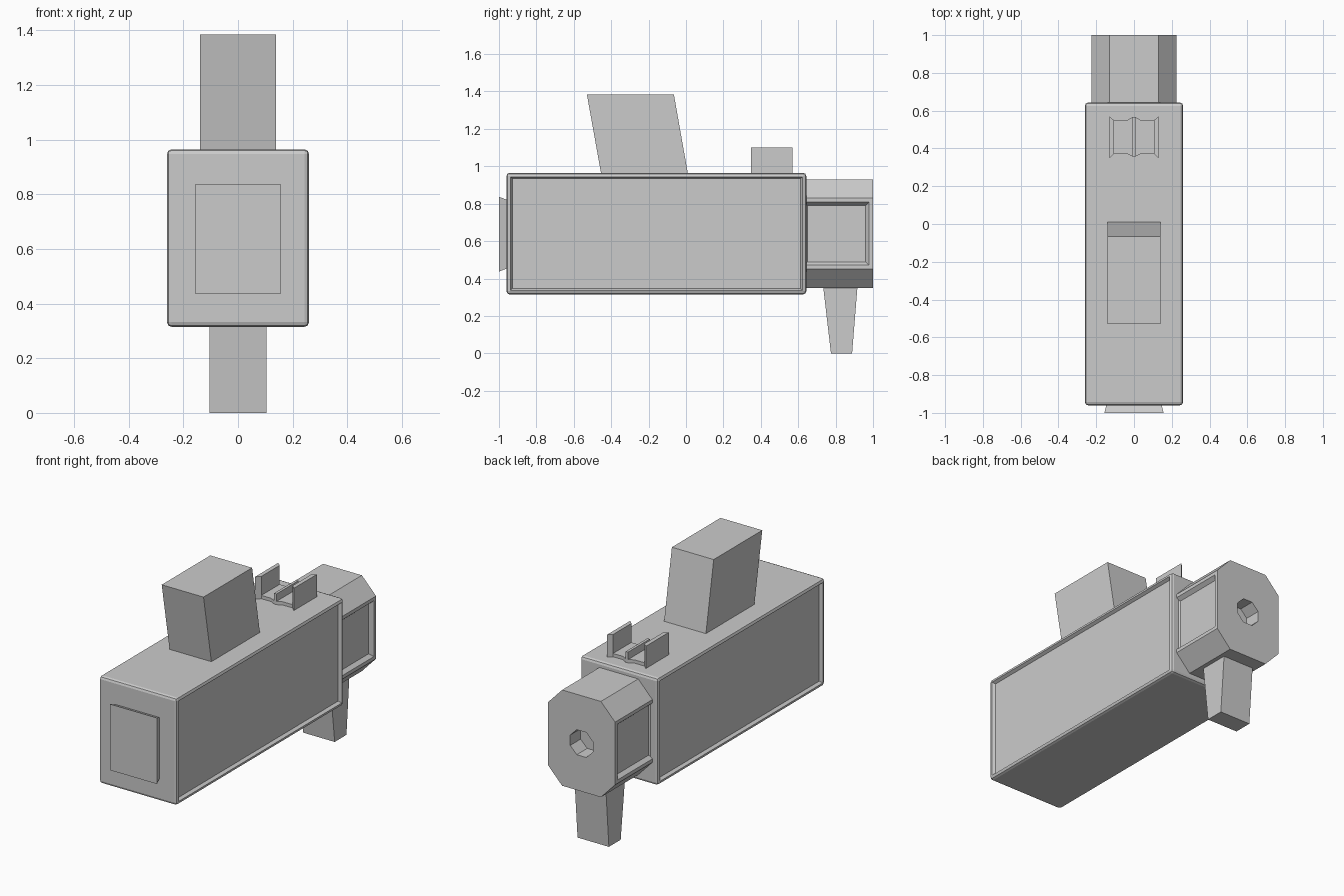
import bpy, bmesh
from math import atan2, cos, sin, radians
from mathutils import Vector

if "Cube" in bpy.data.objects:
    bpy.data.objects.remove(bpy.data.objects["Cube"])


def finish(name, bm):
    bmesh.ops.recalc_face_normals(bm, faces=bm.faces)
    me = bpy.data.meshes.new(name)
    bm.to_mesh(me)
    bm.free()
    ob = bpy.data.objects.new(name, me)
    bpy.context.collection.objects.link(ob)
    return ob


def loft(a, b):
    """Closed solid between two matching loops of points."""
    bm = bmesh.new()
    va = [bm.verts.new(p) for p in a]
    vb = [bm.verts.new(p) for p in b]
    n = len(va)
    bm.faces.new(va[::-1])
    bm.faces.new(vb)
    for i in range(n):
        j = (i + 1) % n
        bm.faces.new((va[i], va[j], vb[j], vb[i]))
    bmesh.ops.recalc_face_normals(bm, faces=bm.faces)
    return bm


def rect_z(x, y0, y1, z):
    return [(-x, y0, z), (x, y0, z), (x, y1, z), (-x, y1, z)]


def rect_y(x, z0, z1, y):
    return [(-x, y, z0), (x, y, z0), (x, y, z1), (-x, y, z1)]


def recess_sides(bm, border, slope, depth):
    """Sink a framed panel into the large left and right faces."""
    bm.normal_update()
    for s in (-1, 1):
        f = max((f for f in bm.faces if f.normal.x * s > 0.99), key=lambda f: f.calc_area())
        bmesh.ops.inset_region(bm, faces=[f], thickness=border)
        bmesh.ops.inset_region(bm, faces=[f], thickness=slope, depth=-depth)


# main body: rounded box with recessed side panels
bm = loft(rect_z(0.26, -0.96, 0.643, 0.315), rect_z(0.26, -0.96, 0.643, 0.965))
bmesh.ops.bevel(bm, geom=list(bm.edges), offset=0.017, segments=2, profile=0.5, affect='EDGES')
recess_sides(bm, 0.006, 0.014, 0.018)
finish("body", bm)

# end plate, flaring outwards
finish("end_plate", loft(rect_y(0.145, 0.455, 0.82, -0.955), rect_y(0.157, 0.437, 0.837, -1.0)))

# slanted top block
finish("top_block", loft(rect_z(0.14, -0.452, 0.012, 0.95), rect_z(0.14, -0.53, -0.065, 1.385)))

# sight: two outer walls, low base and a centre blade
def sight_piece(name, plan, z1):
    finish(name, loft([(x, y, 0.955) for x, y in plan], [(x, y, z1) for x, y in plan]))

for side, s in (("left", -1), ("right", 1)):
    sight_piece("sight_wall_" + side,
                [(s * 0.13, 0.348), (s * 0.13, 0.57), (s * 0.105, 0.548), (s * 0.105, 0.373)], 1.1)
    sight_piece("sight_base_" + side,
                [(s * 0.105, 0.373), (s * 0.105, 0.548), (s * 0.04, 0.548), (s * 0.008, 0.565),
                 (s * 0.008, 0.357), (s * 0.04, 0.373)], 0.985)
sight_piece("sight_blade", [(-0.008, 0.357), (0.008, 0.357), (0.008, 0.567), (-0.008, 0.567)], 1.03)

# octagonal head with side panels and a bored hole
octagon = [(0.13, 0.93), (0.225, 0.83), (0.225, 0.45), (0.13, 0.35)]
octagon += [(-x, z) for x, z in octagon[::-1]]
bm = loft([(x, 0.61, z) for x, z in octagon], [(x, 1.0, z) for x, z in octagon])
recess_sides(bm, 0.03, 0.026, 0.022)
bm.normal_update()
cap = next(f for f in bm.faces if f.normal.y > 0.99 and f.calc_center_median().y > 0.99)
bmesh.ops.inset_region(bm, faces=[cap], thickness=0.05)
ring = sorted(cap.verts, key=lambda v: atan2(v.co.z - 0.64, v.co.x))
for i, v in enumerate(ring):
    a = radians(-157.5 + 45 * i)
    v.co = Vector((0.082 * cos(a), 1.0, 0.64 + 0.082 * sin(a)))
new = bmesh.ops.extrude_discrete_faces(bm, faces=[cap])["faces"][0]
for v in new.verts:
    v.co.y -= 0.1
finish("head", bm)

# tapered grip under the head
finish("grip", loft(rect_z(0.105, 0.775, 0.888, 0.0), rect_z(0.105, 0.733, 0.917, 0.36)))
